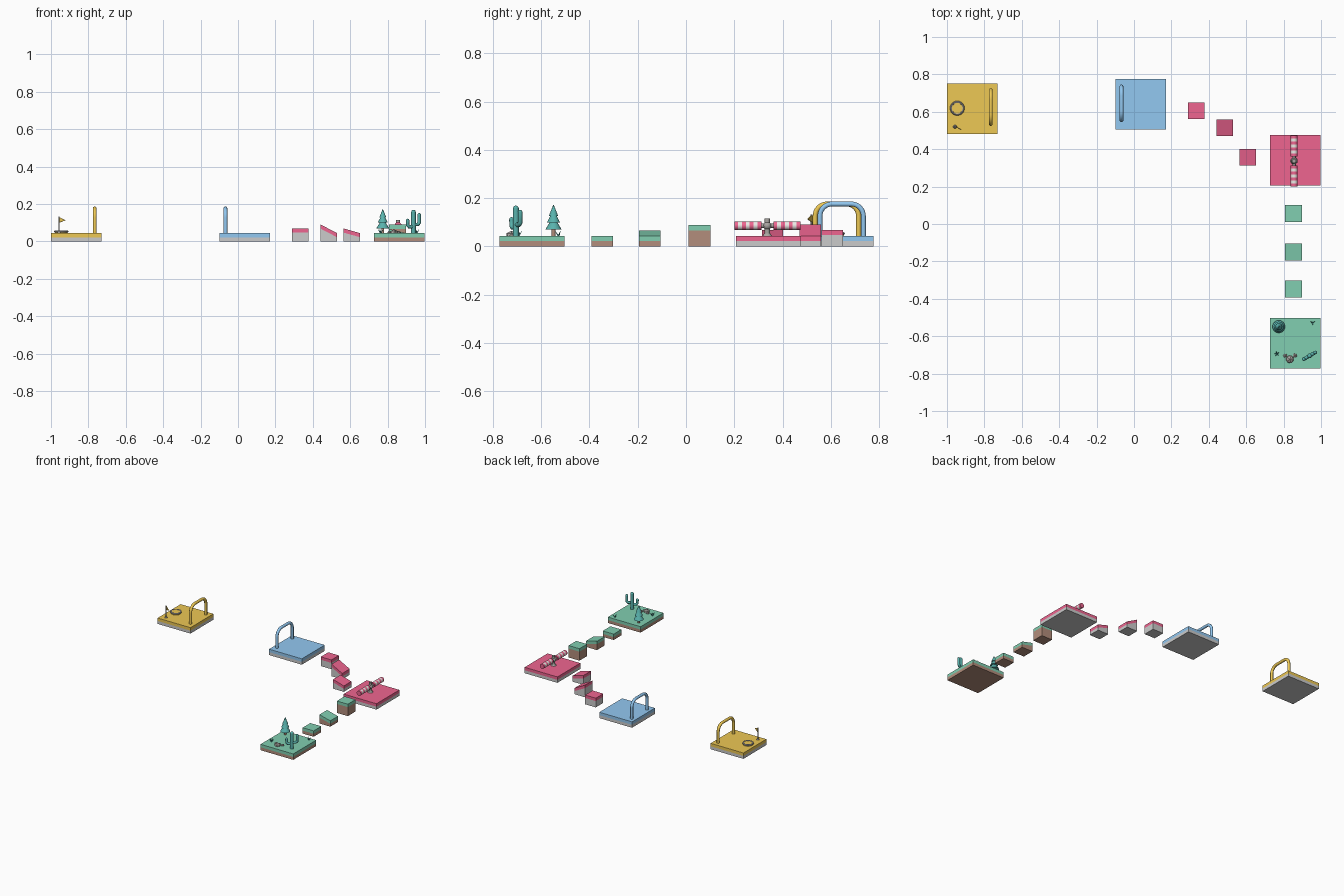
import bpy, bmesh, math
from mathutils import Vector

if "Cube" in bpy.data.objects:
    bpy.data.objects.remove(bpy.data.objects["Cube"])

def mat(name, r, g, b):
    m = bpy.data.materials.new(name)
    m.diffuse_color = (r, g, b, 1)
    m.use_nodes = True
    m.node_tree.nodes["Principled BSDF"].inputs["Base Color"].default_value = m.diffuse_color
    return m

YELLOW = mat("yellow", 0.85, 0.58, 0.09)
BLUE = mat("blue", 0.29, 0.58, 0.88)
RED = mat("red", 0.86, 0.13, 0.28)
GREEN = mat("green", 0.22, 0.62, 0.44)
STONE = mat("stone", 0.6, 0.6, 0.61)
EARTH = mat("earth", 0.45, 0.27, 0.2)
LEAF = mat("leaf", 0.1, 0.45, 0.42)
WHITE = mat("white", 0.85, 0.83, 0.8)
METAL = mat("metal", 0.4, 0.38, 0.36)

def finish(o, name, m, smooth=False):
    o.name = name
    o.data.materials.append(m)
    if smooth:
        bpy.ops.object.select_all(action='DESELECT')
        o.select_set(True)
        bpy.context.view_layer.objects.active = o
        bpy.ops.object.shade_smooth_by_angle(angle=math.radians(40))
    return o

def slab(name, x, y, half, bottom, top, m):
    """Square block; bottom and top are (z at -x side, z at +x side)."""
    bm = bmesh.new()
    bmesh.ops.create_cube(bm, size=2)
    for v in bm.verts:
        zs = top if v.co.z > 0 else bottom
        v.co = (x + v.co.x * half, y + v.co.y * half, zs[v.co.x > 0])
    me = bpy.data.meshes.new(name)
    bm.to_mesh(me)
    bm.free()
    o = bpy.data.objects.new(name, me)
    bpy.context.collection.objects.link(o)
    return finish(o, name, m)

def block(name, x, y, half, zl, zr, top_mat, base_mat):
    t = 0.022
    slab(name + "_base", x, y, half, (0, 0), (zl - t, zr - t), base_mat)
    slab(name + "_top", x, y, half, (zl - t, zr - t), (zl, zr), top_mat)

def cone(name, a, b, r1, r2, m, n=16):
    a, b = Vector(a), Vector(b)
    bpy.ops.mesh.primitive_cone_add(vertices=n, radius1=r1, radius2=r2, depth=(b - a).length,
        location=(a + b) / 2, rotation=(b - a).to_track_quat('Z', 'Y').to_euler())
    return finish(bpy.context.object, name, m, True)

def ball(name, p, r, m, squash=1, sub=2):
    bpy.ops.mesh.primitive_ico_sphere_add(subdivisions=sub, radius=r, location=p)
    o = bpy.context.object
    o.scale.z = squash
    return finish(o, name, m, sub > 1)

def tube(name, pts, r, m):
    cu = bpy.data.curves.new(name, 'CURVE')
    cu.dimensions = '3D'
    cu.bevel_depth = r
    cu.bevel_resolution = 3
    cu.use_fill_caps = True
    s = cu.splines.new('POLY')
    s.points.add(len(pts) - 1)
    for p, q in zip(s.points, pts):
        p.co = (*q, 1)
    o = bpy.data.objects.new(name, cu)
    bpy.context.collection.objects.link(o)
    cu.materials.append(m)

# Four large platforms
Z = 0.044
block("goal_platform", -0.865, 0.617, 0.135, Z, Z, YELLOW, STONE)
block("zip_platform", 0.037, 0.641, 0.135, Z, Z, BLUE, STONE)
block("spinner_platform", 0.862, 0.342, 0.135, Z, Z, RED, STONE)
block("start_platform", 0.862, -0.638, 0.135, Z, Z, GREEN, EARTH)

# Stepping stones, some with sloped tops
for i, (x, y, l, r) in enumerate([(0.333, 0.606, 0.069, 0.069),
                                  (0.486, 0.515, 0.09, 0.044), (0.609, 0.358, 0.069, 0.044)]):
    block(f"red_step_{i}", x, y, 0.044, l, r, RED, STONE)
for i, (y, l, r) in enumerate([(0.056, 0.089, 0.089), (-0.15, 0.066, 0.044), (-0.347, 0.044, 0.044)]):
    block(f"green_step_{i}", 0.853, y, 0.045, l, r, GREEN, EARTH)

# Rounded arches
def arch(name, x, yc, m):
    R, h, zt = 0.05, 0.09, 0.176
    pts = [(x, yc - h, 0.04)]
    for cy, a0 in ((-h + R, 180), (h - R, 90)):
        for k in range(9):
            a = math.radians(a0 - k * 11.25)
            pts.append((x, yc + cy + R * math.cos(a), zt - R + R * math.sin(a)))
    pts.append((x, yc + h, 0.04))
    tube(name, pts, 0.0105, m)

arch("yellow_arch", -0.766, 0.625, YELLOW)
arch("blue_arch", -0.067, 0.645, BLUE)

# Goal hole with rim
cone("goal_disc", (-0.945, 0.619, 0.04), (-0.945, 0.619, 0.056), 0.036, 0.031, YELLOW, 24)
bpy.ops.mesh.primitive_torus_add(location=(-0.945, 0.619, 0.053), major_radius=0.033,
                                 minor_radius=0.006, major_segments=24, minor_segments=8)
finish(bpy.context.object, "goal_rim", METAL, True)

# Flag: foot, pole and pennant
fx, fy = -0.957, 0.52
cone("flag_foot", (fx, fy, 0.042), (fx, fy, 0.052), 0.011, 0.006, METAL)
cone("flag_pole", (fx, fy, 0.044), (fx, fy, 0.132), 0.0035, 0.0035, METAL, 8)
bm = bmesh.new()
bm.faces.new([bm.verts.new(p) for p in ((fx, fy, 0.13), (fx, fy, 0.1), (fx + 0.033, fy - 0.018, 0.113))])
me = bpy.data.meshes.new("pennant")
bm.to_mesh(me)
bm.free()
flag = bpy.data.objects.new("pennant", me)
bpy.context.collection.objects.link(flag)
flag.modifiers.new("thickness", 'SOLIDIFY').thickness = 0.004
finish(flag, "pennant", YELLOW)

# Spinning bar: post, hub and striped arms
sx, sy, sz = 0.856, 0.337, 0.086
cone("spinner_foot", (sx, sy, 0.042), (sx, sy, 0.054), 0.02, 0.013, METAL)
cone("spinner_post", (sx, sy, 0.05), (sx, sy, 0.115), 0.011, 0.011, METAL)
ball("spinner_hub", (sx, sy, sz), 0.018, METAL)
cone("spinner_axle", (sx, sy - 0.04, sz), (sx, sy + 0.04, sz), 0.009, 0.009, METAL)
for side in (-1, 1):
    for k in range(7):
        y0 = sy + side * (0.025 + k * 0.016)
        cone(f"spinner_stripe_{side}_{k}", (sx, y0, sz), (sx, y0 + side * 0.016, sz),
             0.018, 0.018, WHITE if k % 2 else RED, 20)

# Pine tree
px, py = 0.774, -0.549
cone("pine_trunk", (px, py, 0.04), (px, py, 0.08), 0.008, 0.008, EARTH, 10)
for k, (z0, z1, r) in enumerate([(0.07, 0.125, 0.034), (0.1, 0.15, 0.027), (0.127, 0.172, 0.019)]):
    cone(f"pine_tier_{k}", (px, py, z0), (px, py, z1), r, 0.001, LEAF)

# Cactus with two bent arms
cx, cy = 0.938, -0.705
cone("cactus_stem", (cx, cy, 0.042), (cx, cy, 0.157), 0.0125, 0.0125, LEAF)
ball("cactus_top", (cx, cy, 0.157), 0.0125, LEAF)
for side, z0, z1 in ((-1, 0.078, 0.112), (1, 0.09, 0.142)):
    ex, ey = cx + side * 0.031, cy + side * 0.018
    tube(f"cactus_arm_{side}", [(cx, cy, z0), (cx + side * 0.023, cy + side * 0.0135, z0),
                                (ex, ey, z0 + 0.009), (ex, ey, z1)], 0.0095, LEAF)
    ball(f"cactus_arm_tip_{side}", (ex, ey, z1), 0.0095, LEAF)

# Rocks
for k, (x, y, r) in enumerate([(0.833, -0.723, 0.024), (0.808, -0.704, 0.012), (0.86, -0.704, 0.013)]):
    ball(f"rock_{k}", (x, y, 0.046), r, METAL, 0.8, 1)

# Grass tufts
for t, (x, y, n) in enumerate([(0.763, -0.694, 5), (0.955, -0.528, 3)]):
    for k in range(n):
        a = k * 2 * math.pi / n + 0.5
        cone(f"grass_{t}_{k}", (x, y, 0.042),
             (x + 0.014 * math.cos(a), y + 0.014 * math.sin(a), 0.063), 0.004, 0.0005, LEAF, 5)
